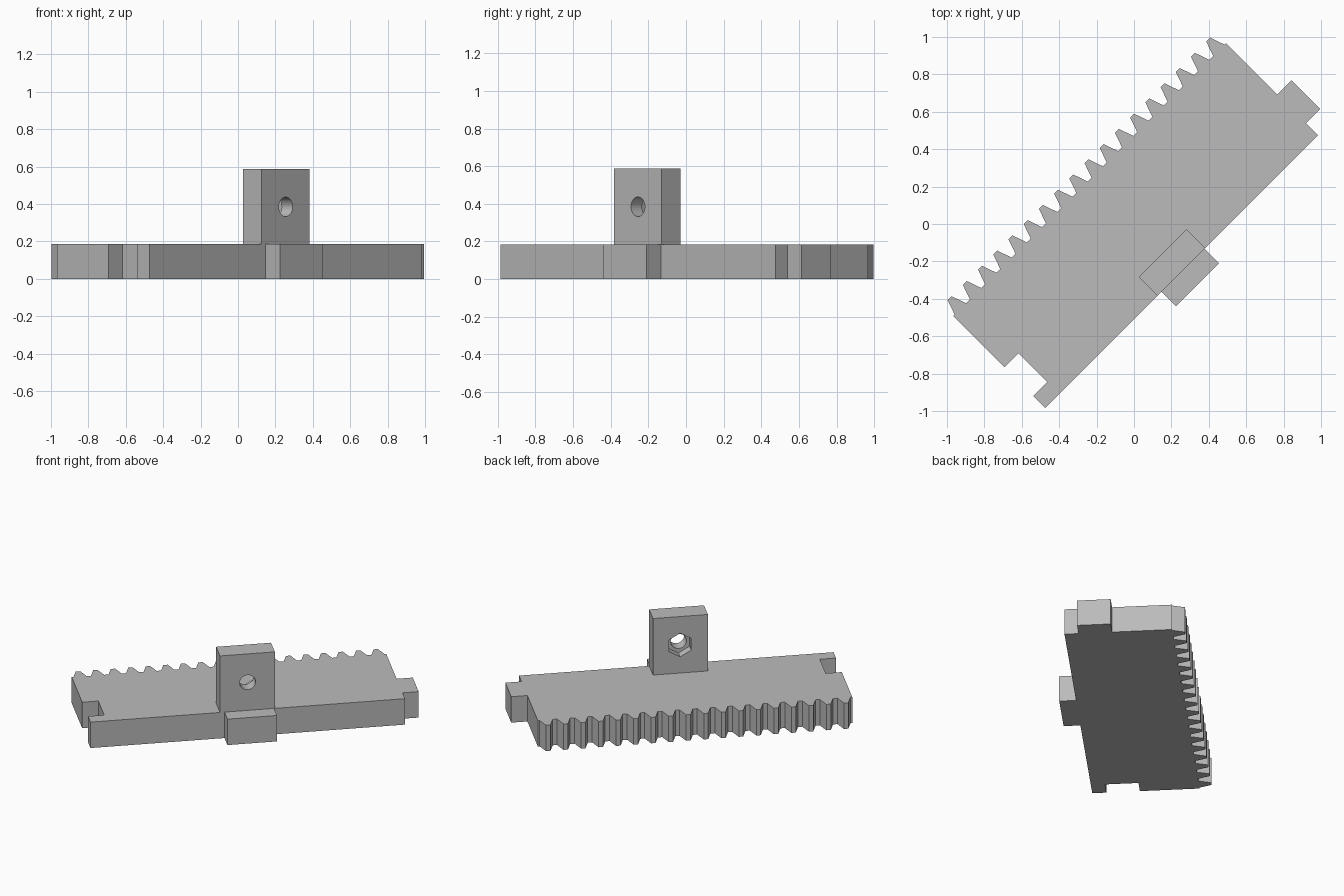
import bpy, bmesh
from math import pi
from mathutils import Matrix

cube = bpy.data.objects.get("Cube")
if cube:
    bpy.data.objects.remove(cube, do_unlink=True)

grey = bpy.data.materials.new("plain grey")
grey.use_nodes = True
grey.diffuse_color = (0.5, 0.5, 0.5, 1)
grey.node_tree.nodes["Principled BSDF"].inputs["Base Color"].default_value = (0.5, 0.5, 0.5, 1)

TURN = Matrix.Rotation(pi / 4, 4, 'Z')   # the rack lies diagonally
THICK = 0.185
FRONT, ROOT, TIP = -0.361, 0.336, 0.417
END = 1.032


def finish(name, bm):
    bmesh.ops.transform(bm, matrix=TURN, verts=bm.verts)
    bmesh.ops.recalc_face_normals(bm, faces=bm.faces)
    mesh = bpy.data.meshes.new(name)
    bm.to_mesh(mesh)
    bm.free()
    mesh.materials.append(grey)
    obj = bpy.data.objects.new(name, mesh)
    bpy.context.collection.objects.link(obj)
    return obj


def prism(name, outline, z0, z1):
    """Extrude a flat outline upwards."""
    bm = bmesh.new()
    face = bm.faces.new([bm.verts.new((u, v, z0)) for u, v in outline])
    out = bmesh.ops.extrude_face_region(bm, geom=[face])
    top = [g for g in out["geom"] if isinstance(g, bmesh.types.BMVert)]
    bmesh.ops.translate(bm, vec=(0, 0, z1 - z0), verts=top)
    return finish(name, bm)


def block(name, u0, u1, v0, v1, z0, z1):
    return prism(name, [(u0, v0), (u1, v0), (u1, v1), (u0, v1)], z0, z1)


def bore(name, sides, radius, v0, v1, z):
    """Cutter running front to back, with a corner pointing up."""
    bm = bmesh.new()
    place = (Matrix.Translation((0, (v0 + v1) / 2, z))
             @ Matrix.Rotation(pi / 2, 4, 'X'))
    bmesh.ops.create_cone(bm, cap_ends=True, segments=sides, radius1=radius,
                          radius2=radius, depth=v1 - v0, matrix=place)
    obj = finish(name, bm)
    obj.hide_render = True
    return obj


# Rack plate: tab on one end, matching slot on the other, teeth along the back
TAB_A, TAB_B, TAB_LEN = -0.27, -0.052, 0.106
outline = [(-END, FRONT), (END, FRONT),
           (END, TAB_A), (END + TAB_LEN, TAB_A), (END + TAB_LEN, TAB_B), (END, TAB_B),
           (END, ROOT)]
TEETH, PITCH = 18, 0.115
for i in range(TEETH):
    c = ((TEETH - 1) / 2 - i) * PITCH
    outline += [(c + 0.043, ROOT), (c + 0.0145, TIP),
                (c - 0.0145, TIP), (c - 0.043, ROOT)]
outline += [(-END, ROOT),
            (-END, TAB_B), (-END + TAB_LEN, TAB_B), (-END + TAB_LEN, TAB_A), (-END, TAB_A)]
prism("rack_plate", outline, 0, THICK)

# Block on the front edge
block("front_block", -0.152, 0.173, -0.47, FRONT, 0, THICK)

# Upright lug with a screw hole and a nut pocket at the back
LUG_BACK, HOLE_Z = -0.219, 0.385
lug = block("upright_lug", -0.182, 0.178, FRONT, LUG_BACK, THICK, 0.588)
cutters = [bore("hole_cutter", 40, 0.052, FRONT - 0.1, LUG_BACK + 0.1, HOLE_Z),
           bore("nut_cutter", 6, 0.084, LUG_BACK - 0.06, LUG_BACK + 0.1, HOLE_Z)]
bpy.context.view_layer.objects.active = lug
for cutter in cutters:
    mod = lug.modifiers.new(cutter.name, 'BOOLEAN')
    mod.operation = 'DIFFERENCE'
    mod.solver = 'EXACT'
    mod.object = cutter
    bpy.ops.object.modifier_apply(modifier=mod.name)
    bpy.data.objects.remove(cutter, do_unlink=True)
